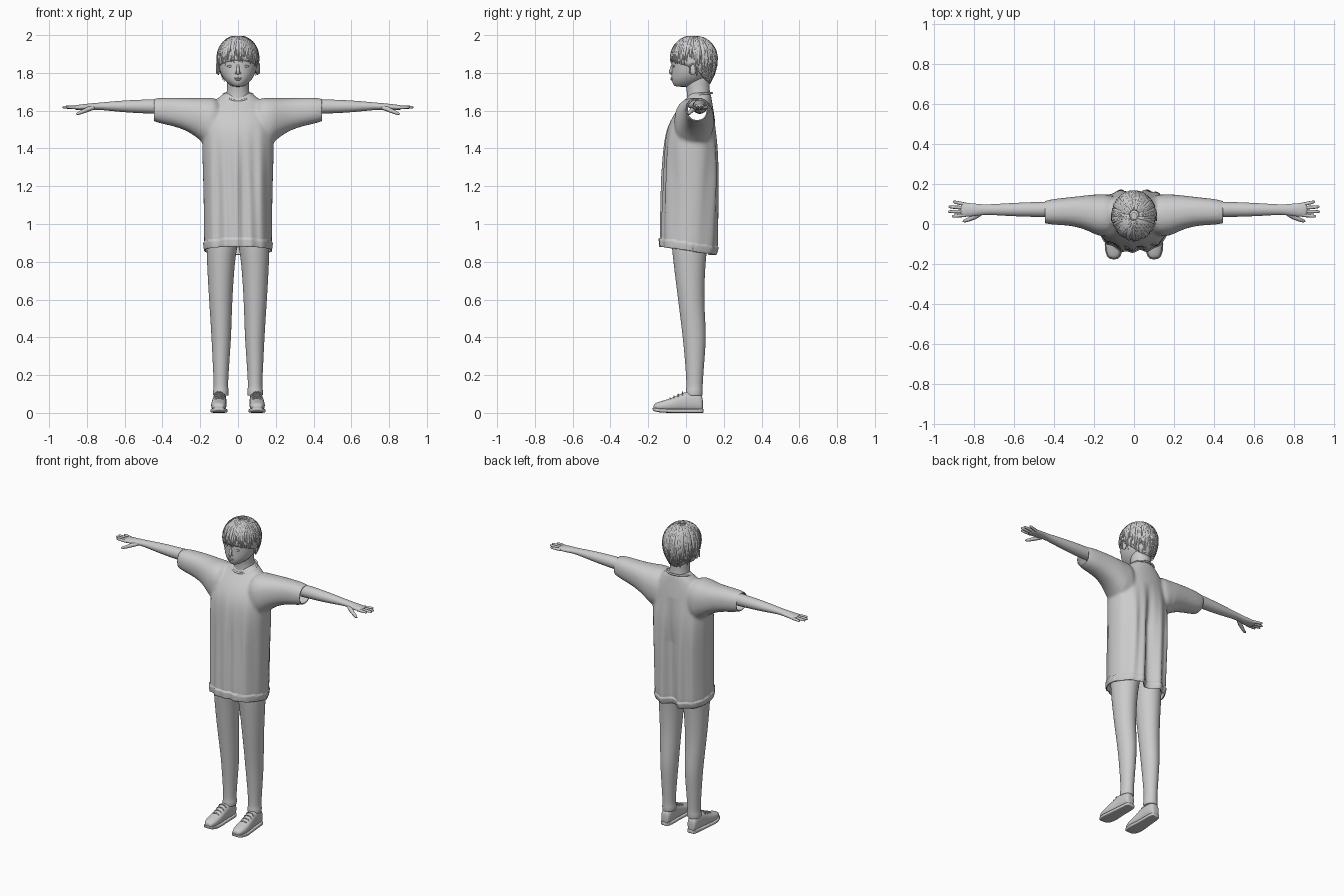
import bpy, bmesh, random
from math import sin, cos, pi, exp, copysign, sqrt
from mathutils import Vector, Matrix

random.seed(4)
if "Cube" in bpy.data.objects:
    bpy.data.objects.remove(bpy.data.objects["Cube"])

clay = bpy.data.materials.new("plain_grey")
clay.use_nodes = True
GREY = (0.6, 0.6, 0.6, 1)
clay.diffuse_color = GREY
clay.node_tree.nodes["Principled BSDF"].inputs["Base Color"].default_value = GREY
SIDES = (("left", 1), ("right", -1))


def add_object(name, data):
    obj = bpy.data.objects.new(name, data)
    bpy.context.collection.objects.link(obj)
    data.materials.clear()
    data.materials.append(clay)
    return obj


def loft(bm, sections, axis, side=1, power=2.0, count=20):
    """Skin closed rings; each section is (position, low u, high u, low v, high v)."""
    rings = []
    for t, u0, u1, v0, v1 in sections:
        ring = []
        for i in range(count):
            a = 2 * pi * i / count
            c, s = (copysign(abs(f) ** (2 / power), f) for f in (cos(a), sin(a)))
            u = (u0 + u1) / 2 + c * (u1 - u0) / 2
            v = (v0 + v1) / 2 + s * (v1 - v0) / 2
            x, y, z = {"x": (t, u, v), "y": (u, t, v), "z": (u, v, t)}[axis]
            ring.append(bm.verts.new((x * side, y, z)))
        rings.append(ring)
    for a, b in zip(rings, rings[1:]):
        for i in range(count):
            j = (i + 1) % count
            bm.faces.new((a[i], a[j], b[j], b[i]))
    bm.faces.new(rings[0])
    bm.faces.new(rings[-1])


def finish(bm, name, subdivide=0):
    bmesh.ops.recalc_face_normals(bm, faces=bm.faces[:])
    for face in bm.faces:
        face.smooth = True
    mesh = bpy.data.meshes.new(name)
    bm.to_mesh(mesh)
    bm.free()
    obj = add_object(name, mesh)
    if subdivide:
        obj.modifiers.new("Smooth form", "SUBSURF").levels = subdivide
        obj.modifiers[0].render_levels = subdivide
    return obj


def solid(name, sections, axis, side=1, power=2.0):
    bm = bmesh.new()
    loft(bm, sections, axis, side, power)
    return finish(bm, name, 2)


def tubes(name, paths, cyclic=False, detail=2):
    """Round strands; each path is a list of (position, radius)."""
    curve = bpy.data.curves.new(name, "CURVE")
    curve.dimensions = "3D"
    curve.bevel_depth = 1
    curve.bevel_resolution = detail
    curve.use_fill_caps = True
    for path in paths:
        spline = curve.splines.new("POLY")
        spline.points.add(len(path) - 1)
        spline.use_cyclic_u = cyclic
        spline.use_smooth = True
        for point, (co, radius) in zip(spline.points, path):
            point.co = (*co, 1)
            point.radius = radius
    return add_object(name, curve)


def blob(name, centre, size):
    bm = bmesh.new()
    bmesh.ops.create_uvsphere(bm, u_segments=20, v_segments=12, radius=1)
    bm.transform(Matrix.Translation(centre) @ Matrix.Diagonal((*size, 1)))
    return finish(bm, name)


def tall(rows):
    """Sections up z from (z, half width, front, back)."""
    return [(z, -w, w, f, b) for z, w, f, b in rows]


# Oversized shirt: torso and sleeves fused, then cut open at the hems
bm = bmesh.new()
loft(bm, tall([(.78, .18, -.134, .17), (.92, .18, -.137, .172), (1.1, .182, -.13, .178),
               (1.3, .187, -.122, .18), (1.42, .192, -.116, .174), (1.52, .185, -.1, .158),
               (1.6, .17, -.052, .147), (1.655, .12, 0, .137), (1.69, .078, .015, .132),
               (1.7, .06, .03, .125)]), "z", power=2.3, count=32)
for _, side in SIDES:
    loft(bm, [(.08, -.065, .152, 1.41, 1.672), (.17, -.065, .15, 1.41, 1.67),
              (.21, -.045, .148, 1.452, 1.668), (.26, -.022, .142, 1.487, 1.668),
              (.34, -.004, .132, 1.52, 1.67), (.5, -.004, .117, 1.546, 1.67)], "x", side, 2.3)
draft = finish(bm, "shirt_draft", 2)
remesh = draft.modifiers.new("Fuse", "REMESH")
remesh.mode = "VOXEL"
remesh.voxel_size = .009
relax = draft.modifiers.new("Relax", "SMOOTH")
relax.iterations = 8
fused = draft.evaluated_get(bpy.context.evaluated_depsgraph_get())
bm = bmesh.new()
bm.from_mesh(fused.to_mesh())
bpy.data.objects.remove(draft)


def slice_shirt(point, normal, cut):
    bmesh.ops.bisect_plane(bm, geom=bm.verts[:] + bm.edges[:] + bm.faces[:], plane_co=point,
                           plane_no=normal, clear_outer=cut)


for _, side in SIDES:
    slice_shirt((side * .445, 0, 0), (side, 0, 0), True)
slice_shirt((0, 0, .86), (0, -.15, -1), True)
slice_shirt((0, 0, .905), (0, -.15, -1), False)
bm.normal_update()
for v in bm.verts:
    x, y, z = v.co
    fade = min(1, max(0, (1.55 - z) / .3)) * (abs(x) < .2)
    fold = .005 * sin(x * 95 + z * 2) + .004 * sin(x * 47 - z * 3)
    if y > .04:
        fold -= .045 * exp(-(x / .035) ** 2) * min(1, (y - .04) / .08)
    v.co.y += copysign(1, y) * fold * fade if y > .04 else -fold * fade
    if z + .15 * y < .904:
        v.co += Vector((v.normal.x, v.normal.y, 0)) * .006
shirt = finish(bm, "shirt")
cloth = shirt.modifiers.new("Cloth thickness", "SOLIDIFY")
cloth.thickness = .006
cloth.offset = -1

# Collar ring
turn = [2 * pi * i / 40 for i in range(40)]
tubes("collar", [[((.078 * cos(a), .067 + .07 * sin(a),
                    1.674 + .02 * sin(a) + .008 * cos(a) ** 2), .006) for a in turn]], True)

# Neck, head and face
solid("neck", tall([(1.6, .08, .0, .135), (1.67, .066, .004, .132), (1.71, .058, .004, .125),
                    (1.76, .06, -.01, .128), (1.8, .06, 0, .12)]), "z")
solid("head", tall([(1.726, .022, -.05, .02), (1.733, .04, -.066, .06), (1.758, .07, -.077, .1),
                    (1.79, .09, -.078, .13), (1.82, .1, -.077, .145), (1.86, .105, -.078, .15),
                    (1.9, .103, -.074, .15), (1.95, .085, -.045, .13), (1.98, .04, 0, .08)]), "z")
tubes("nose", [[((0, -.07, 1.85), .004), ((0, -.074, 1.835), .007), ((0, -.079, 1.815), .009),
                ((0, -.081, 1.803), .01), ((0, -.078, 1.795), .007), ((0, -.074, 1.792), .002)]])
blob("upper_lip", (0, -.076, 1.773), (.021, .006, .004))
blob("lower_lip", (0, -.075, 1.765), (.017, .006, .005))
for word, side in SIDES:
    blob(word + "_eye", (side * .04, -.064, 1.835), (.017, .006, .006))
    blob(word + "_nostril", (side * .009, -.075, 1.798), (.007, .007, .005))
    # Ear with a rolled rim
    blob(word + "_ear", (side * .104, .036, 1.818), (.008, .018, .03))
    tubes(word + "_ear_rim", [[((side * .112, .036 + .017 * cos(a), 1.818 + .03 * sin(a)), .004)
                               for a in turn[:26]]])

# Hair: a cap following the hairline, covered with tapering locks
TOP = 1.99


def hairline(a):
    return 1.825 + (.04 if cos(a) > 0 else .08) * cos(a)


def scalp(a, z, swell=1.0):
    rise = z - 1.87
    k = sqrt(max(0, 1 - (rise / .121) ** 2)) if rise > 0 else 1 - .25 * (rise / .12) ** 2
    return Vector((.108 * k * swell * sin(a), .04 - .121 * k * swell * cos(a), z))


bm = bmesh.new()
rings = []
for i in range(15):
    w = 1 - max(0, i - 1) / 13
    rings.append([bm.verts.new(scalp(a, hairline(a) + (TOP - hairline(a)) * (1 - w * w),
                                     1 if i else .8)) for a in turn])
for low, high in zip(rings, rings[1:]):
    for i in range(40):
        j = (i + 1) % 40
        bm.faces.new((low[i], low[j], high[j], high[i]))
bmesh.ops.remove_doubles(bm, verts=bm.verts[:], dist=.0005)
finish(bm, "hair_cap")
locks = []
for n in range(230):
    a = 2 * pi * n / 230 * 7 + random.uniform(-.1, .1)
    end = hairline(a) + random.uniform(-.014, .03) + random.choice((0, 0, .05))
    swirl = random.uniform(-.25, .4)
    lock = []
    for i in range(9):
        w = .12 + .88 * i / 8
        spot = scalp(a + swirl * w, end + (TOP - end) * (1 - w * w), 1.01)
        lock.append((spot, .001 + .0095 * sin(pi * w ** .7) ** .7 if w < 1 else .001))
    locks.append(lock)
tubes("hair_locks", locks, detail=1)

for word, side in SIDES:
    # Arm and palm
    solid(word + "_arm", [(.28, .03, .115, 1.58, 1.66), (.45, .034, .112, 1.583, 1.661),
                          (.58, .037, .107, 1.589, 1.656), (.68, .043, .101, 1.599, 1.648),
                          (.75, .047, .097, 1.606, 1.641), (.79, .04, .102, 1.602, 1.638),
                          (.85, .034, .107, 1.602, 1.631), (.868, .04, .103, 1.607, 1.627)],
          "x", side)
    # Fingers and thumb
    fingers = []
    for y, reach, tip in ((.097, .905, .112), (.08, .928, .086), (.062, .93, .062), (.045, .91, .038)):
        path = []
        for w, r in ((0, .0095), (.4, .009), (.75, .008), (.95, .006), (1, .002)):
            path.append(((side * (.84 + (reach - .84) * w), y + (tip - y) * w, 1.616 + .003 * w), r))
        fingers.append(path)
    fingers.append([((side * x, y, z), r) for x, y, z, r in (
        (.765, .055, 1.617, .012), (.795, .037, 1.607, .013), (.825, .023, 1.594, .0105),
        (.848, .015, 1.584, .008), (.857, .012, 1.581, .002))])
    tubes(word + "_fingers", fingers)

    # Trouser leg with a loose cuff
    solid(word + "_leg", [(.09, .05, .132, -.002, .088), (.095, .05, .132, -.002, .088),
                          (.12, .048, .133, -.002, .09), (.135, .053, .128, .002, .088),
                          (.2, .05, .131, 0, .092), (.3, .043, .136, -.008, .1),
                          (.4, .036, .141, -.018, .107), (.5, .033, .147, -.03, .102),
                          (.6, .029, .154, -.043, .097), (.72, .022, .161, -.058, .1),
                          (.82, .013, .166, -.07, .107), (.89, 0, .168, -.078, .115),
                          (1, -.01, .165, -.08, .12)], "z", side)

    # Shoe upper, sole, tongue and laces
    solid(word + "_shoe", [(-.172, .085, .115, .02, .04), (-.165, .073, .13, .014, .052),
                           (-.13, .062, .142, .01, .063), (-.085, .06, .143, .008, .075),
                           (-.04, .062, .138, .008, .096), (0, .062, .133, .008, .114),
                           (.05, .06, .13, .008, .117), (.08, .066, .126, .008, .1),
                           (.09, .075, .117, .012, .075)], "y", side, 2.4)
    solid(word + "_sole", [(-.177, .085, .115, .016, .028), (-.168, .069, .134, .007, .027),
                           (-.13, .056, .147, .001, .023), (-.08, .055, .147, 0, .021),
                           (-.02, .061, .138, 0, .021), (.05, .058, .134, 0, .022),
                           (.084, .066, .127, 0, .022), (.094, .076, .116, 0, .022)],
          "y", side, 5)
    laces = []
    for i in range(4):
        y, z = -.085 + .022 * i, .075 + .0105 * i
        laces.append([((side * (.1 + .026 * cos(a)), y, z - .014 + .018 * sin(a)), .003)
                      for a in turn[:21]])
    tubes(word + "_laces", laces)
